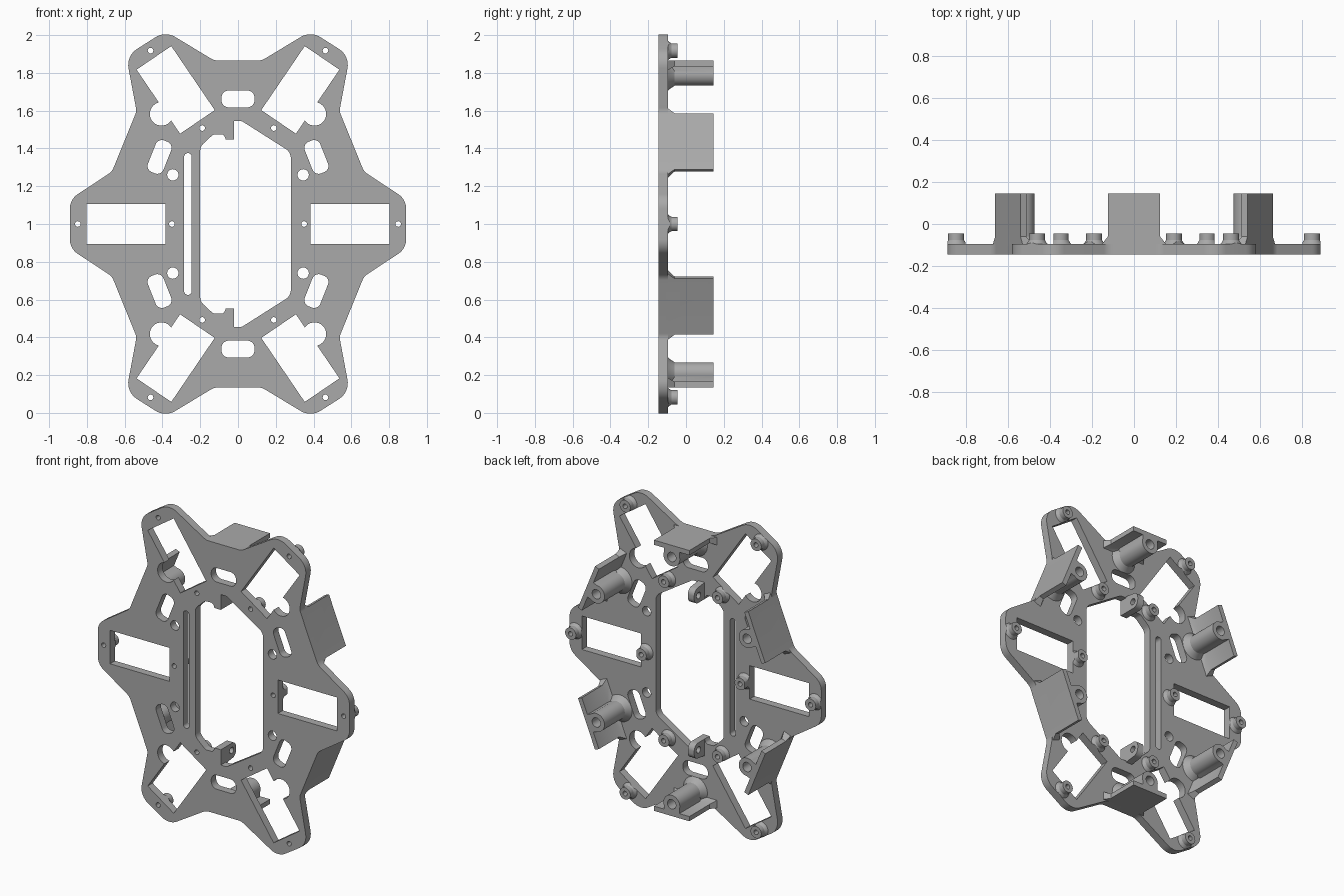
import bpy, bmesh, math
from mathutils import Vector

cube = bpy.data.objects.get("Cube")
if cube:
    bpy.data.objects.remove(cube)

gray = bpy.data.materials.new("mid gray")
gray.use_nodes = True
GRAY = (0.4, 0.4, 0.4, 1)
gray.diffuse_color = GRAY
gray.node_tree.nodes["Principled BSDF"].inputs["Base Color"].default_value = GRAY

FRONT, BACK, TOP = -0.145, -0.095, 0.145
SIGNS = [(1, 1), (-1, 1), (1, -1), (-1, -1)]


# ---- 2D helpers: coordinates are (x, height from centre) ----
def rounded(corners, steps=8):
    """Polygon with each (x, z, radius) corner replaced by an arc."""
    out = []
    for i, (x, z, r) in enumerate(corners):
        p = Vector((x, z))
        a = (Vector(corners[i - 1][:2]) - p).normalized()
        b = (Vector(corners[(i + 1) % len(corners)][:2]) - p).normalized()
        if r == 0 or abs(a.dot(b)) > 0.999:
            out.append(p)
            continue
        half = a.angle(b) / 2
        centre = p + (a + b).normalized() * r / math.sin(half)
        s = p + a * r / math.tan(half) - centre
        e = p + b * r / math.tan(half) - centre
        sweep = s.angle_signed(e)
        for k in range(steps + 1):
            t = -sweep * k / steps
            out.append(centre + Vector((s.x * math.cos(t) - s.y * math.sin(t),
                                        s.x * math.sin(t) + s.y * math.cos(t))))
    return out


def circle(x, z, r, n=32):
    return [Vector((x + r * math.cos(math.tau * k / n), z + r * math.sin(math.tau * k / n)))
            for k in range(n)]


def rect(x, z, hw, hh, r=0.0, axis=(1, 0)):
    u = Vector(axis).normalized()
    v = Vector((-u.y, u.x))
    pts = rounded([(-hw, -hh, r), (hw, -hh, r), (hw, hh, r), (-hw, hh, r)])
    return [Vector((x, z)) + u * p.x + v * p.y for p in pts]


def flip(pts, sx, sz):
    return [Vector((p.x * sx, p.y * sz)) for p in pts]


# ---- 3D helpers ----
def by_depth(p, d):
    return (p.x, d, p.y + 1)


def by_width(p, d):
    return (d, p.x, p.y + 1)


def loft(name, layers, place=by_depth):
    """Solid through a stack of (depth, outline) layers."""
    bm = bmesh.new()
    rings = [[bm.verts.new(place(p, d)) for p in pts] for d, pts in layers]
    n = len(rings[0])
    bm.faces.new(rings[0])
    bm.faces.new(rings[-1])
    for lo, hi in zip(rings, rings[1:]):
        for i in range(n):
            bm.faces.new((lo[i], lo[(i + 1) % n], hi[(i + 1) % n], hi[i]))
    bmesh.ops.recalc_face_normals(bm, faces=bm.faces)
    mesh = bpy.data.meshes.new(name)
    bm.to_mesh(mesh)
    bm.free()
    mesh.materials.append(gray)
    obj = bpy.data.objects.new(name, mesh)
    bpy.context.collection.objects.link(obj)
    return obj


def combine(obj, tools, operation="DIFFERENCE"):
    """Apply booleans and remove the tools."""
    for tool in tools:
        mod = obj.modifiers.new("combine", "BOOLEAN")
        mod.operation, mod.solver, mod.object = operation, "EXACT", tool
    graph = bpy.context.evaluated_depsgraph_get()
    mesh = bpy.data.meshes.new_from_object(obj.evaluated_get(graph))
    obj.modifiers.clear()
    obj.data = mesh
    for tool in tools:
        bpy.data.objects.remove(tool)
    return obj


def cutter(pts, lo=FRONT - 0.1, hi=BACK + 0.1):
    return loft("cutter", [(lo, pts), (hi, pts)])


# ---- star-shaped base plate ----
quarter = [(0.125, 0.865, 0.08), (0.385, 1.022, 0.1), (0.592, 0.89, 0.1),
           (0.537, 0.597, 0.06), (0.667, 0.278, 0.07), (0.89, 0.13, 0.09)]
half = quarter + [(x, -z, r) for x, z, r in reversed(quarter)]
outline = rounded(half + [(-x, z, r) for x, z, r in reversed(half)])
plate = loft("base_plate", [(FRONT, outline), (BACK, outline)])

# outlines of every opening
top_edge = [(0.28, 0.38, 0.06), (0.02, 0.545, 0.03), (-0.02, 0.545, 0), (-0.02, 0.447, 0),
            (-0.065, 0.447, 0), (-0.075, 0.475, 0.02), (-0.13, 0.475, 0.03), (-0.2, 0.41, 0.05)]
window = rounded(top_edge + [(x, -z, r) for x, z, r in reversed(top_edge)])
holes = [window, rect(-0.265, 0, 0.02, 0.375, 0.019)]
for s in (1, -1):
    holes.append(rect(s * 0.593, 0, 0.21, 0.107))
    holes.append(rect(0, s * 0.662, 0.088, 0.045, 0.04))
for sx, sz in SIGNS:
    holes.append(flip(rect(0.33, 0.71, 0.205, 0.111, axis=(0.562, 0.827)), sx, sz))
    holes.append(flip(circle(0.405, 0.583, 0.062), sx, sz))
    holes.append(flip(circle(0.345, 0.26, 0.03), sx, sz))
    holes.append(flip(rect(0.415, 0.355, 0.09, 0.044, 0.035, axis=(-0.37, 0.93)), sx, sz))

screws = [(s * x, 0) for s in (1, -1) for x in (0.848, 0.35)]
screws += [(sx * x, sz * z) for sx, sz in SIGNS for x, z in ((0.463, 0.918), (0.19, 0.508))]
pins = [circle(x, z, 0.015, 16) for x, z in screws]
combine(plate, [cutter(h) for h in holes + pins])

parts = [plate]

# ---- screw standoffs, flared at the root and trimmed to the plate ----
for x, z in screws:
    boss = loft("screw_standoff", [(BACK - 0.005, circle(x, z, 0.056)), (BACK + 0.005, circle(x, z, 0.046)),
                                   (BACK + 0.018, circle(x, z, 0.038)), (-0.045, circle(x, z, 0.038))])
    combine(boss, [cutter(outline)], "INTERSECT")
    near = [h for h in holes if min((p - Vector((x, z))).length for p in h) < 0.25]
    combine(boss, [cutter(circle(x, z, 0.015, 16))] + [cutter(h) for h in near])
    parts.append(boss)


# ---- mounting blocks: edge wall, web and drilled post ----
def mount(cx, cz, axis, length, sx, sz):
    t = Vector(axis).normalized()
    n = Vector((t.y, -t.x))

    def local(pts):
        return flip([Vector((cx, cz)) + t * p.x + n * p.y for p in pts], sx, sz)

    def slab(hl, v0, v1):
        return local(rect(0, (v0 + v1) / 2, hl, (v1 - v0) / 2))

    hl = length / 2
    wall = loft("mount_block", [(BACK - 0.01, slab(hl + 0.035, 0, 0.055)),
                                (BACK + 0.035, slab(hl, 0, 0.03)), (TOP, slab(hl, 0, 0.03))])
    web = loft("web", [(BACK - 0.01, slab(0.055, 0.01, 0.075)), (TOP, slab(0.055, 0.01, 0.075))])
    post = loft("post", [(BACK - 0.01, local(circle(0, 0.075, 0.095))),
                         (BACK + 0.012, local(circle(0, 0.075, 0.073))),
                         (BACK + 0.035, local(circle(0, 0.075, 0.058))),
                         (TOP, local(circle(0, 0.075, 0.058)))])
    combine(wall, [web, post], "UNION")
    combine(wall, [cutter(outline, FRONT, TOP + 0.1)], "INTERSECT")
    combine(wall, [cutter(local(circle(0, 0.075, 0.03, 24)), BACK + 0.02, TOP + 0.1)])
    combine(wall, [cutter(h) for h in holes if min(abs((p - q).length) for p in h
                                                   for q in local([Vector((0, 0.075))])) < 0.1])
    parts.append(wall)


for sz in (1, -1):
    mount(0, 0.865, (1, 0), 0.25, 1, sz)
for sx, sz in SIGNS:
    mount(0.602, 0.438, (0.13, -0.319), 0.32, sx, sz)

# ---- pierced lugs beside the central window ----
for s in (1, -1):
    side = flip(rounded([(FRONT, 0.447, 0), (0.01, 0.447, 0.04), (0.01, 0.54, 0.04), (FRONT, 0.56, 0)]), 1, s)
    lug = loft("window_lug", [(-0.065, side), (-0.02, side)], by_width)
    bore = circle(-0.035, s * 0.493, 0.02, 20)
    combine(lug, [loft("bore", [(-0.2, bore), (0.1, bore)], by_width)])
    parts.append(lug)

# ---- smooth the curved walls, keep edges sharp ----
bpy.ops.object.select_all(action="DESELECT")
for obj in parts:
    obj.select_set(True)
bpy.context.view_layer.objects.active = plate
bpy.ops.object.shade_smooth_by_angle(angle=math.radians(30))
